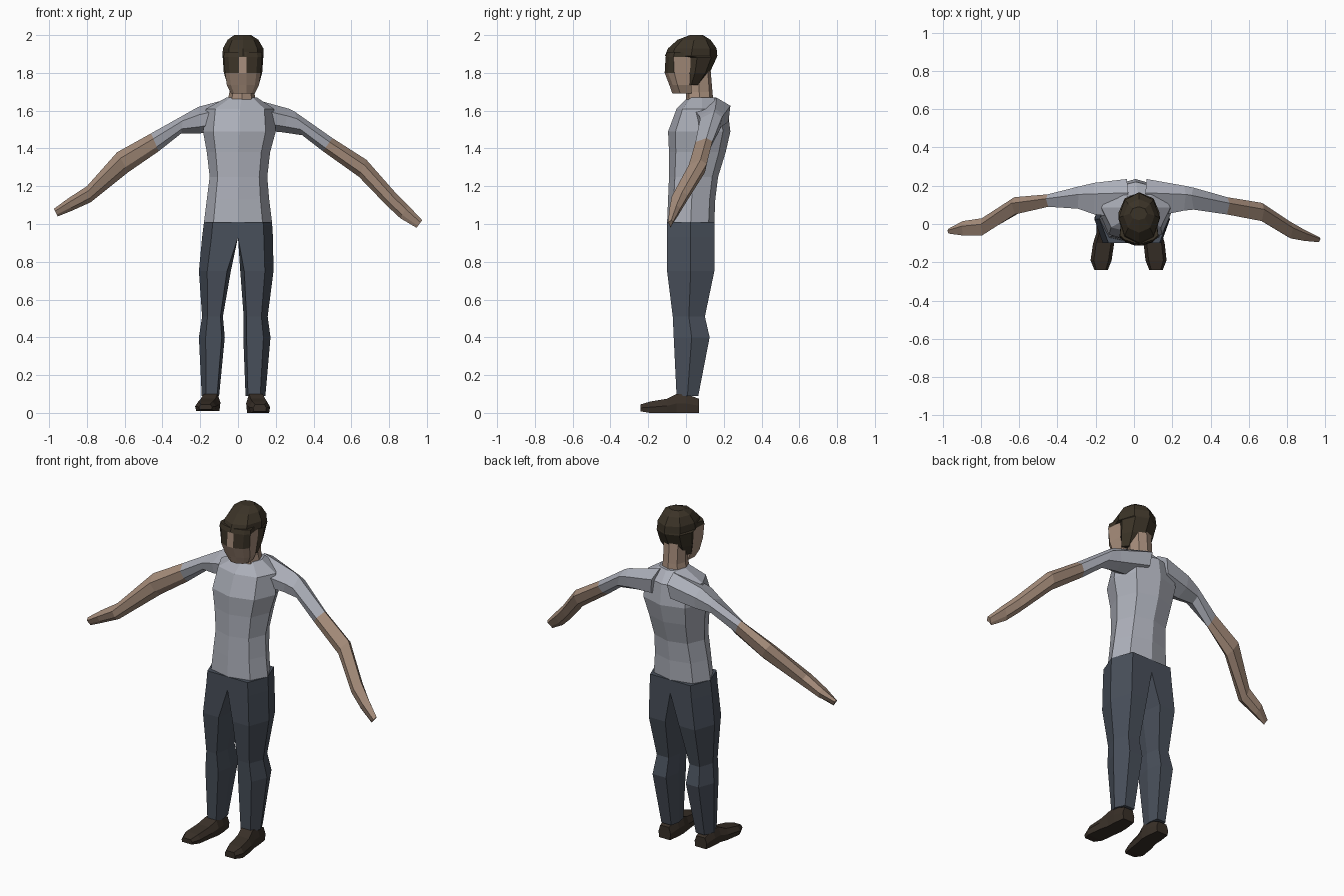
import bpy, bmesh

if "Cube" in bpy.data.objects:
    bpy.data.objects.remove(bpy.data.objects["Cube"])


def material(name, rgb):
    m = bpy.data.materials.new(name)
    m.diffuse_color = [((c / 255 + 0.055) / 1.055) ** 2.4 for c in rgb] + [1]
    m.use_nodes = True
    m.node_tree.nodes["Principled BSDF"].inputs["Base Color"].default_value = m.diffuse_color
    return m


SHIRT = material("shirt grey", (172, 175, 185))
PANTS = material("trouser slate", (73, 80, 91))
SKIN = material("skin", (165, 140, 122))
HAIR = material("hair brown", (59, 51, 39))
SHOE = material("shoe brown", (57, 48, 40))


def loft(name, rings, mats, rule=lambda seg, side: 0):
    """Skin a list of equal-length rings, cap both ends, colour by rule."""
    bm = bmesh.new()
    vs = [[bm.verts.new(p) for p in ring] for ring in rings]
    n = len(vs[0])
    for s in range(len(vs) - 1):
        for i in range(n):
            j = (i + 1) % n
            f = bm.faces.new((vs[s][i], vs[s][j], vs[s + 1][j], vs[s + 1][i]))
            f.material_index = rule(s, i)
    bm.faces.new(vs[0][::-1]).material_index = rule(0, 0)
    bm.faces.new(vs[-1]).material_index = rule(len(vs) - 2, 0)
    bmesh.ops.recalc_face_normals(bm, faces=bm.faces[:])
    me = bpy.data.meshes.new(name)
    bm.to_mesh(me)
    bm.free()
    for m in mats:
        me.materials.append(m)
    ob = bpy.data.objects.new(name, me)
    bpy.context.collection.objects.link(ob)
    return ob


def oval(z, xl, xr, yf, yb, corner=0.72, mid=0.5, bev=0.12):
    """Eight-point horizontal ring: centres, corners and sides."""
    c, h, d = (xl + xr) / 2, (xr - xl) / 2, yb - yf
    k, ym = h * corner, yf + d * mid
    f, b = yf + d * bev, yb - d * bev
    return [(c, yf, z), (c + k, f, z), (xr, ym, z), (c + k, b, z),
            (c, yb, z), (c - k, b, z), (xl, ym, z), (c - k, f, z)]


# Shirt body
loft("shirt_body", [oval(*r) for r in [
    (1.01, -.18, .18, -.10, .15), (1.13, -.165, .165, -.095, .155),
    (1.25, -.15, .155, -.09, .17), (1.38, -.165, .17, -.09, .21),
    (1.49, -.185, .20, -.095, .235), (1.61, -.17, .19, -.05, .22),
    (1.67, -.06, .10, .01, .16)]], [SHIRT])


# Arms: each station is top x, z, bottom x, z, front y, back y
def arm_ring(tx, tz, bx, bz, yf, yb):
    ym = (yf + yb) / 2

    def at(t, y):
        return (tx + (bx - tx) * t, y, tz + (bz - tz) * t)
    return [at(0, ym + (yb - yf) * .15), at(.3, yf), at(.75, yf + .01),
            at(1, ym), at(.75, yb - .01), at(.25, yb)]


ARMS = {
    "left": [(.06, 1.668, .08, 1.50, .03, .235), (.27, 1.61, .24, 1.485, .07, .20),
             (.30, 1.595, .34, 1.47, .075, .19), (.50, 1.455, .45, 1.385, .05, .14),
             (.68, 1.34, .64, 1.25, .015, .11), (.83, 1.17, .79, 1.095, -.075, .01),
             (.90, 1.10, .86, 1.03, -.088, -.03), (.975, 1.02, .945, .98, -.095, -.068)],
    "right": [(-.03, 1.668, -.06, 1.50, .03, .235), (-.21, 1.62, -.20, 1.48, .05, .215),
              (-.29, 1.575, -.30, 1.48, .08, .195), (-.46, 1.48, -.42, 1.385, .09, .155),
              (-.64, 1.38, -.58, 1.275, .05, .14), (-.80, 1.20, -.78, 1.115, -.06, .03),
              (-.90, 1.135, -.88, 1.07, -.06, .015), (-.975, 1.08, -.955, 1.04, -.05, -.025)],
}
for side, rows in ARMS.items():
    loft(side + "_arm", [arm_ring(*r) for r in rows], [SHIRT, SKIN],
         lambda s, i: int(s >= 3))


# Trouser legs: z, outer x, inner x, front y, back y
def leg_ring(z, xo, xi, yf, yb):
    w, ym = xi - xo, yf + (yb - yf) * .5
    o, n = xo + w * .26, xi - w * (.12 if abs(xi) > .005 else 0)
    return [(xo, ym, z), (o, yf, z), (n, yf, z), (xi, ym, z), (n, yb, z), (o, yb, z)]


LEGS = {
    "left": [(1.01, .18, 0, -.10, .15), (.93, .185, 0, -.10, .15),
             (.75, .188, .012, -.10, .15), (.51, .157, .03, -.07, .10),
             (.40, .172, .028, -.065, .125), (.09, .145, .04, -.05, .065)],
    "right": [(1.01, -.18, 0, -.10, .15), (.93, -.19, 0, -.10, .15),
              (.75, -.207, -.038, -.10, .15), (.51, -.19, -.08, -.07, .10),
              (.40, -.207, -.07, -.065, .125), (.09, -.192, -.10, -.05, .065)],
}
for side, rows in LEGS.items():
    loft(side + "_trouser_leg", [leg_ring(*r) for r in rows], [PANTS])


# Shoes: y, centre x, half width, sole z, top z
def shoe_ring(y, c, h, z0, z1):
    zm = z0 + (z1 - z0) * .5
    return [(c - h * .9, y, z0), (c + h * .9, y, z0), (c + h, y, zm),
            (c + h * .7, y, z1), (c - h * .7, y, z1), (c - h, y, zm)]


for side, x, toe, z in (("left", .095, .115, 0), ("right", -.145, -.172, .01)):
    loft(side + "_shoe", [shoe_ring(*r) for r in [
        (.068, x, .04, z, .075), (0, x, .05, z, .10), (-.05, x, .052, z, .10),
        (-.10, x + (toe - x) * .5, .055, z, .075),
        (-.19, toe, .055, z, .06), (-.24, toe, .035, z + .008, .045)]], [SHOE])

# Neck
loft("neck", [oval(*r) for r in [
    (1.65, -.055, .095, .0, .145), (1.70, -.045, .085, .0, .14),
    (1.82, -.045, .085, .0, .13)]], [SKIN])


# Face with dark eye panels either side of the nose
def face_ring(z, w, yf, ys):
    c = .026
    half = [(.02, yf), (w * .75, yf + .018), (w, ys), (w * .9, .03)]
    return [(c + x, y, z) for x, y in half] + [(c - x, y, z) for x, y in half[::-1]]


loft("face", [face_ring(*r) for r in [
    (1.69, .062, -.072, -.03), (1.735, .085, -.088, -.045),
    (1.80, .095, -.113, -.062), (1.885, .102, -.108, -.066),
    (1.91, .10, -.10, -.06)]], [SKIN, HAIR],
    lambda s, i: int(s == 3 or (s == 2 and i in (0, 1, 5, 6))))

# Hair cap: sides and back of the head, then the fringe and crown
loft("hair", [oval(*r, corner=.7, bev=.14) for r in [
    (1.735, -.055, .11, -.02, .075), (1.80, -.075, .128, -.03, .125),
    (1.882, -.081, .134, -.045, .163), (1.89, -.082, .135, -.112, .166),
    (1.93, -.08, .134, -.095, .162), (1.975, -.055, .108, -.045, .13),
    (2.0, -.02, .07, .02, .09)]], [HAIR])
